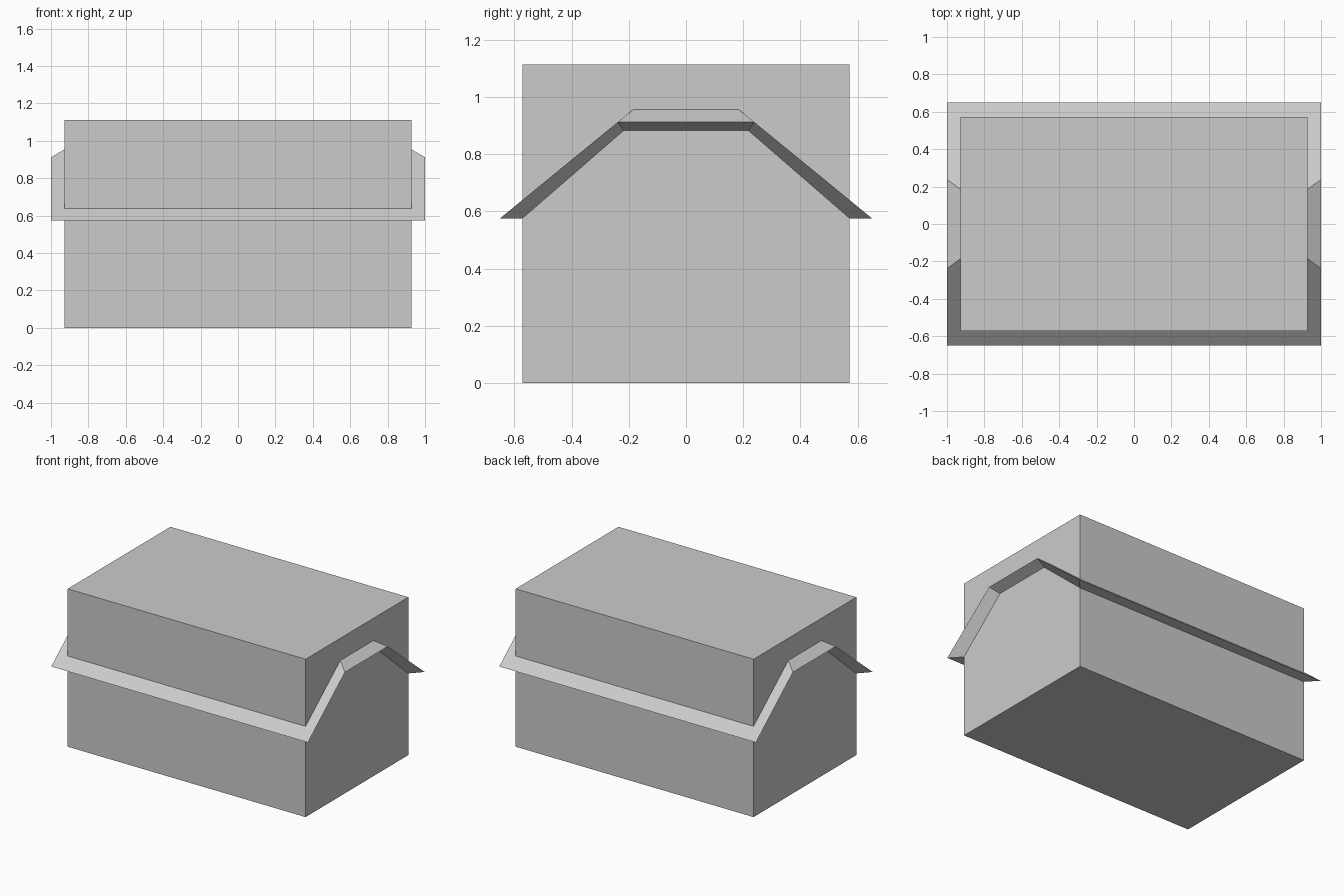
import bpy
import bmesh

cube = bpy.data.objects.get("Cube")
if cube:
    bpy.data.objects.remove(cube, do_unlink=True)

grey = bpy.data.materials.new("light_grey")
grey.use_nodes = True
colour = (0.6, 0.6, 0.6, 1)
grey.diffuse_color = colour
grey.node_tree.nodes["Principled BSDF"].inputs["Base Color"].default_value = colour

# Main dimensions
WALL_X, WALL_Y, WALL_TOP = 0.927, 0.572, 1.112
EAVE_Y, EAVE_Z = 0.65, 0.575
HIP_Y, HIP_Z = 0.238, 0.912
RIDGE_X, RIDGE_Z = 0.67, 1.106
SOFFIT_Y, SOFFIT_Z = 0.218, 0.882


def finish(name, bm):
    bmesh.ops.remove_doubles(bm, verts=bm.verts, dist=0.0001)
    bmesh.ops.recalc_face_normals(bm, faces=bm.faces)
    mesh = bpy.data.meshes.new(name)
    bm.to_mesh(mesh)
    bm.free()
    mesh.materials.append(grey)
    obj = bpy.data.objects.new(name, mesh)
    bpy.context.collection.objects.link(obj)
    return obj


# Plain block of walls
bm = bmesh.new()
bmesh.ops.create_cube(bm, size=1)
for v in bm.verts:
    v.co = (v.co.x * 2 * WALL_X, v.co.y * 2 * WALL_Y, (v.co.z + 0.5) * WALL_TOP)
finish("wall_block", bm)

# Half-hipped roof whose edges taper back to the walls
bm = bmesh.new()


def face(*points):
    bm.faces.new([bm.verts.new(p) for p in points])


for s in (-1, 1):
    # Long slope
    face((-1, s * EAVE_Y, EAVE_Z), (1, s * EAVE_Y, EAVE_Z), (1, s * HIP_Y, HIP_Z),
         (RIDGE_X, 0, RIDGE_Z), (-RIDGE_X, 0, RIDGE_Z), (-1, s * HIP_Y, HIP_Z))
    # Flat eave soffit
    face((-1, s * EAVE_Y, EAVE_Z), (1, s * EAVE_Y, EAVE_Z),
         (WALL_X, s * WALL_Y, EAVE_Z), (-WALL_X, s * WALL_Y, EAVE_Z))
    # Hip end and the soffit below it
    face((s, -HIP_Y, HIP_Z), (s, HIP_Y, HIP_Z), (s * RIDGE_X, 0, RIDGE_Z))
    face((s, -HIP_Y, HIP_Z), (s, HIP_Y, HIP_Z),
         (s * WALL_X, SOFFIT_Y, SOFFIT_Z), (s * WALL_X, -SOFFIT_Y, SOFFIT_Z))
    # Sloping verge soffits
    for t in (-1, 1):
        face((s, t * EAVE_Y, EAVE_Z), (s, t * HIP_Y, HIP_Z),
             (s * WALL_X, t * SOFFIT_Y, SOFFIT_Z), (s * WALL_X, t * WALL_Y, EAVE_Z))
finish("half_hipped_roof", bm)
